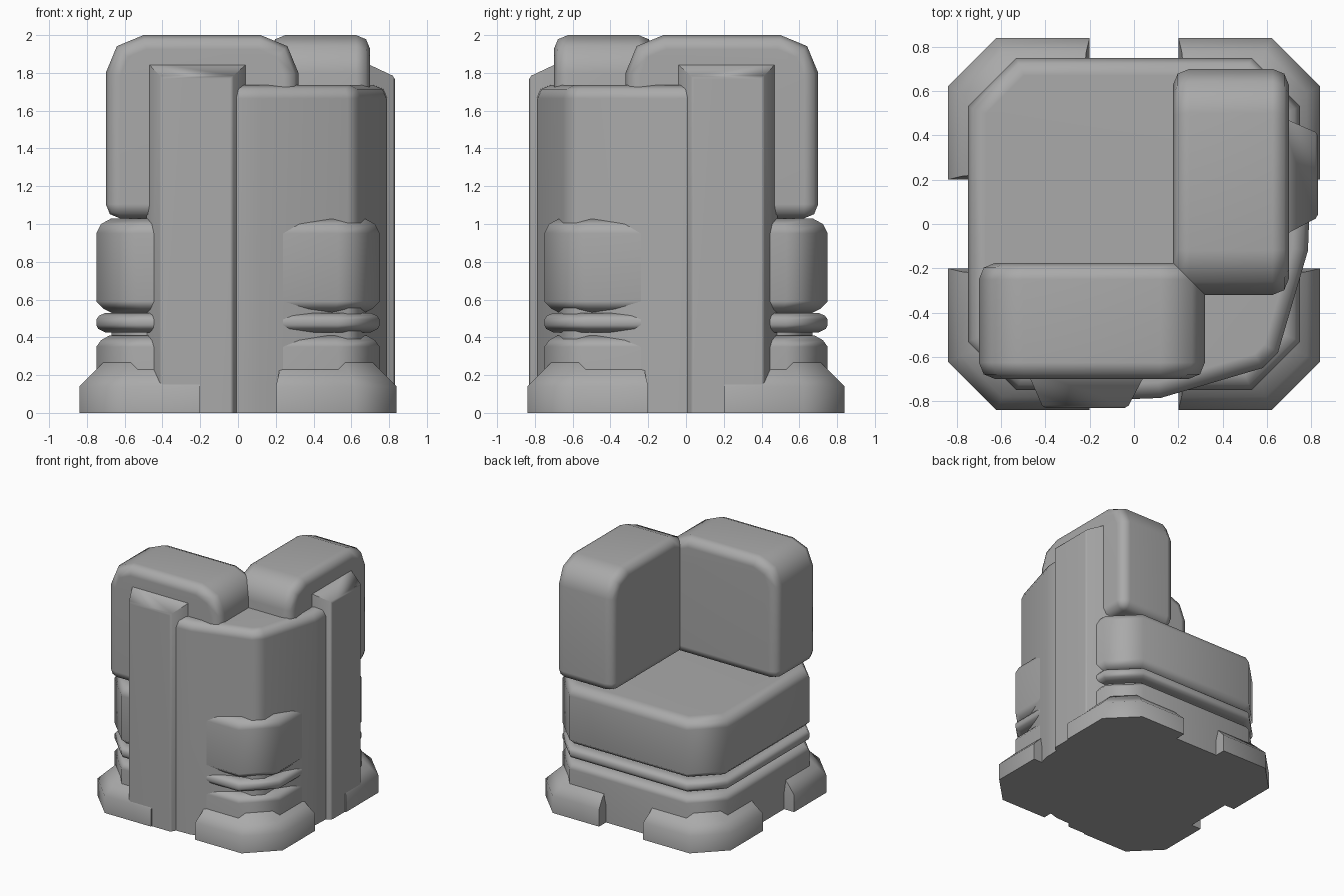
import bpy, bmesh, math

cube = bpy.data.objects.get("Cube")
if cube:
    bpy.data.objects.remove(cube, do_unlink=True)

grey = bpy.data.materials.new("plain grey")
grey.use_nodes = True
GREY = (0.4, 0.4, 0.4, 1)
grey.diffuse_color = GREY
grey.node_tree.nodes["Principled BSDF"].inputs["Base Color"].default_value = GREY


def finish(name, bm):
    """Turn a bmesh into a softly shaded object."""
    bmesh.ops.recalc_face_normals(bm, faces=bm.faces)
    mesh = bpy.data.meshes.new(name)
    bm.to_mesh(mesh)
    bm.free()
    mesh.materials.append(grey)
    ob = bpy.data.objects.new(name, mesh)
    bpy.context.collection.objects.link(ob)
    bpy.ops.object.select_all(action='DESELECT')
    ob.select_set(True)
    bpy.context.view_layer.objects.active = ob
    bpy.ops.object.shade_smooth_by_angle(angle=math.radians(50))
    ob.modifiers.new("even_shading", 'WEIGHTED_NORMAL').keep_sharp = True
    return ob


def loft(rings):
    """Skin a stack of equal-length rings and cap both ends."""
    bm = bmesh.new()
    loops = [[bm.verts.new(p) for p in ring] for ring in rings]
    for a, b in zip(loops, loops[1:]):
        for i in range(len(a)):
            j = (i + 1) % len(a)
            bm.faces.new((a[i], a[j], b[j], b[i]))
    bm.faces.new(loops[0][::-1])
    bm.faces.new(loops[-1])
    bmesh.ops.recalc_face_normals(bm, faces=bm.faces)
    return bm


def soften(bm, width, test, segments=2):
    edges = [e for e in bm.edges if test(e)]
    bmesh.ops.bevel(bm, geom=edges, offset=width, segments=segments,
                    profile=0.5, affect='EDGES', clamp_overlap=True)


def swap_sides(bm):
    """Reflect across the diagonal so a front part becomes a left part."""
    for v in bm.verts:
        v.co.x, v.co.y = -v.co.y, -v.co.x


def octagon(half, z, cut):
    k = half - cut
    return [(k, -half, z), (half, -k, z), (half, k, z), (k, half, z),
            (-k, half, z), (-half, k, z), (-half, -k, z), (-k, -half, z)]


def slab(name, levels):
    """Chamfered square stack; levels are (z, inset)."""
    finish(name, loft([octagon(0.75 - d, z, 0.22 - 0.586 * d) for z, d in levels]))


# Stacked seat body
slab("base", [(0, 0), (0.35, 0), (0.385, 0.025), (0.41, 0.07)])
slab("recess", [(0.38, 0.08), (0.56, 0.08)])
slab("middle_band", [(0.425, 0.05), (0.445, 0.01), (0.465, 0),
                     (0.495, 0), (0.515, 0.015), (0.53, 0.05)])
slab("seat_cushion", [(0.53, 0.08), (0.55, 0.04), (0.59, 0), (0.95, 0),
                      (1.0, 0.025), (1.03, 0.08)])

# Four corner feet with sloping tops
for side, sx in (("left", 1), ("right", -1)):
    for end, sy in (("front", -1), ("back", 1)):
        rings = []
        for z, h, inner in ((0, 0.84, 0.2), (0.14, 0.84, 0.2),
                            (0.2, 0.78, 0.215), (0.34, 0.64, 0.23)):
            k = h - 0.22 + 0.586 * (0.84 - h)
            ring = [(inner, inner), (h, inner), (h, k), (k, h), (inner, h)]
            rings.append([(x * sx, y * sy, z) for x, y in ring])
        finish(f"{end}_{side}_foot", loft(rings))

# Backrest pads and rear posts, one on each closed side
for side in ("front", "left"):
    x0, x1, y0, y1, z0, z1 = -0.7, 0.32, -0.7, -0.175, 1.03, 2.0
    bm = loft([[(x0, y0, z), (x1, y0, z), (x1, y1, z), (x0, y1, z)]
               for z in (z0, z1)])
    # large rounded upper corners, then softened rims
    soften(bm, 0.2, lambda e: all(v.co.z > 1.9 for v in e.verts)
           and abs(e.verts[0].co.x - e.verts[1].co.x) < 0.01)
    soften(bm, 0.075, lambda e: e.calc_face_angle(0) > math.radians(50))
    if side == "left":
        swap_sides(bm)
    finish(f"{side}_backrest", bm)

    bm = loft([[(-0.485, -0.66, z), (-0.41, -0.83, zf), (-0.03, -0.83, zf),
                (0.06, -0.66, z)] for z, zf in ((0, 0), (1.86, 1.78))])
    soften(bm, 0.012, lambda e: all(v.co.y < -0.8 for v in e.verts)
           and max(v.co.z for v in e.verts) > 0.5, 1)
    if side == "left":
        swap_sides(bm)
    finish(f"{side}_post", bm)

# Curved corner panel joining the two posts
half = [(0, -0.6), (-0.01, -0.79), (0.12, -0.785), (0.58, -0.65)]
outline = half + [(-y, -x) for x, y in reversed(half)] + [(0.3, -0.3)]
bm = loft([[(x, y, z) for x, y in outline] for z in (0, 1.735)])
soften(bm, 0.07, lambda e: all(v.co.z > 1.7 for v in e.verts)
       and all(v.co.x - v.co.y > 0.7 for v in e.verts))
finish("corner_panel", bm)
